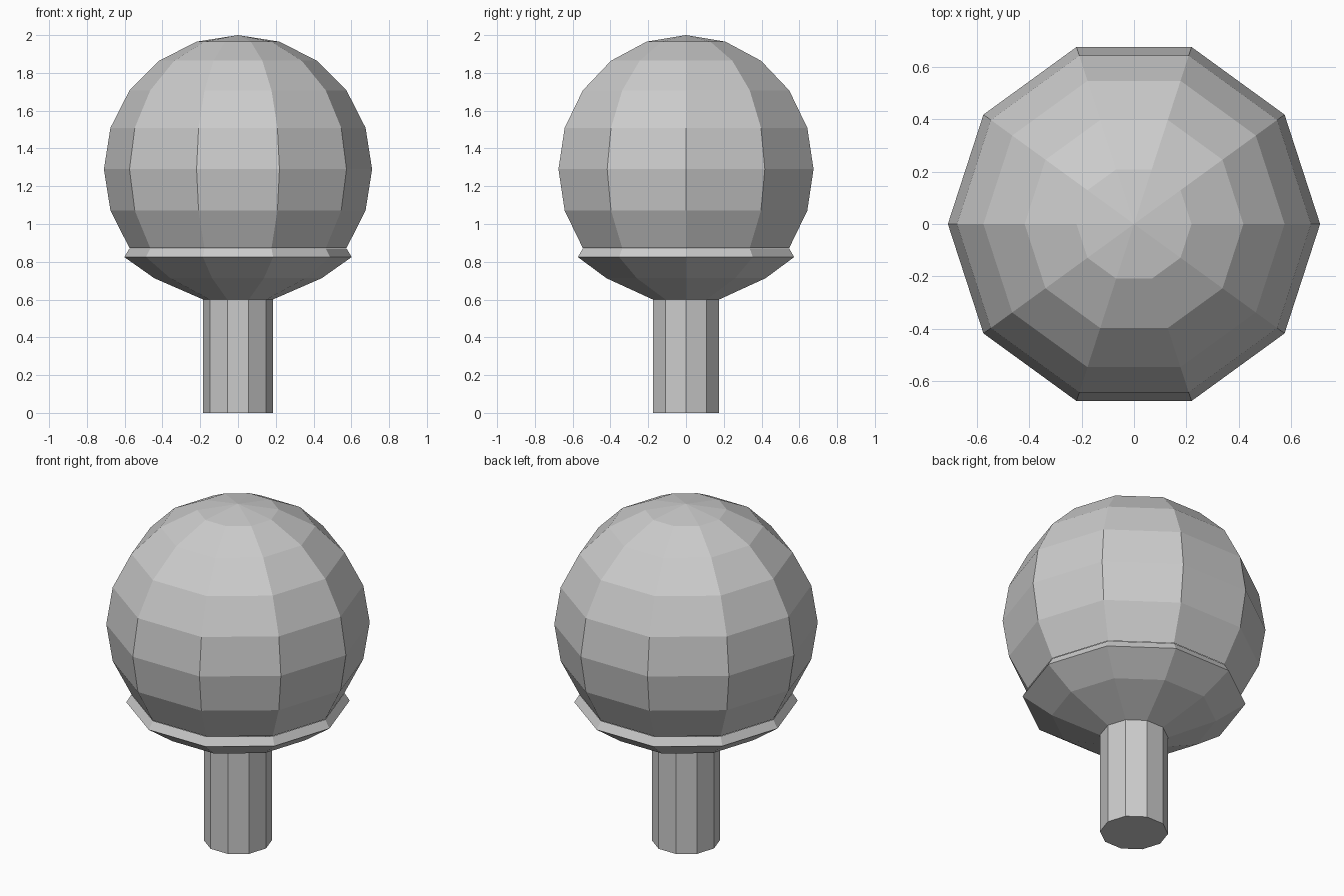
import bpy
import bmesh
from math import sin, cos, pi, radians

SIDES = 10

cube = bpy.data.objects.get("Cube")
if cube:
    bpy.data.objects.remove(cube, do_unlink=True)

grey = bpy.data.materials.new("light grey")
grey.use_nodes = True
colour = (0.6, 0.6, 0.6, 1.0)
grey.diffuse_color = colour
grey.node_tree.nodes["Principled BSDF"].inputs["Base Color"].default_value = colour


def lathe(name, profile):
    """Turn (radius, height) points, bottom to top, into a ten-sided flat-shaded body."""
    bm = bmesh.new()
    rings = []
    for r, z in profile:
        count = SIDES if r > 0 else 1
        rings.append([bm.verts.new((r * cos(2 * pi * i / SIDES), r * sin(2 * pi * i / SIDES), z))
                      for i in range(count)])
    for low, high in zip(rings, rings[1:]):
        for i in range(SIDES):
            j = (i + 1) % SIDES
            corners = [low[i % len(low)], low[j % len(low)], high[j % len(high)], high[i % len(high)]]
            bm.faces.new(list(dict.fromkeys(corners)))
    if len(rings[0]) > 1 and profile[0][1] == 0:
        bm.faces.new(rings[0][::-1])
    mesh = bpy.data.meshes.new(name)
    bm.to_mesh(mesh)
    bm.free()
    mesh.materials.append(grey)
    obj = bpy.data.objects.new(name, mesh)
    bpy.context.collection.objects.link(obj)
    return obj


# Stem
lathe("stem", [(0.184, 0), (0.184, 0.6)])

# Flared cup with a bevelled rim meeting the globe
lathe("cup", [(0.184, 0.6), (0.443, 0.713), (0.602, 0.825), (0.574, 0.871)])

# Globe, from the rim up to its pole
radius, centre = 0.71, 1.29
globe = [(radius * cos(radians(a)), centre + radius * sin(radians(a))) for a in range(-36, 90, 18)]
lathe("globe", globe + [(0, centre + radius)])
